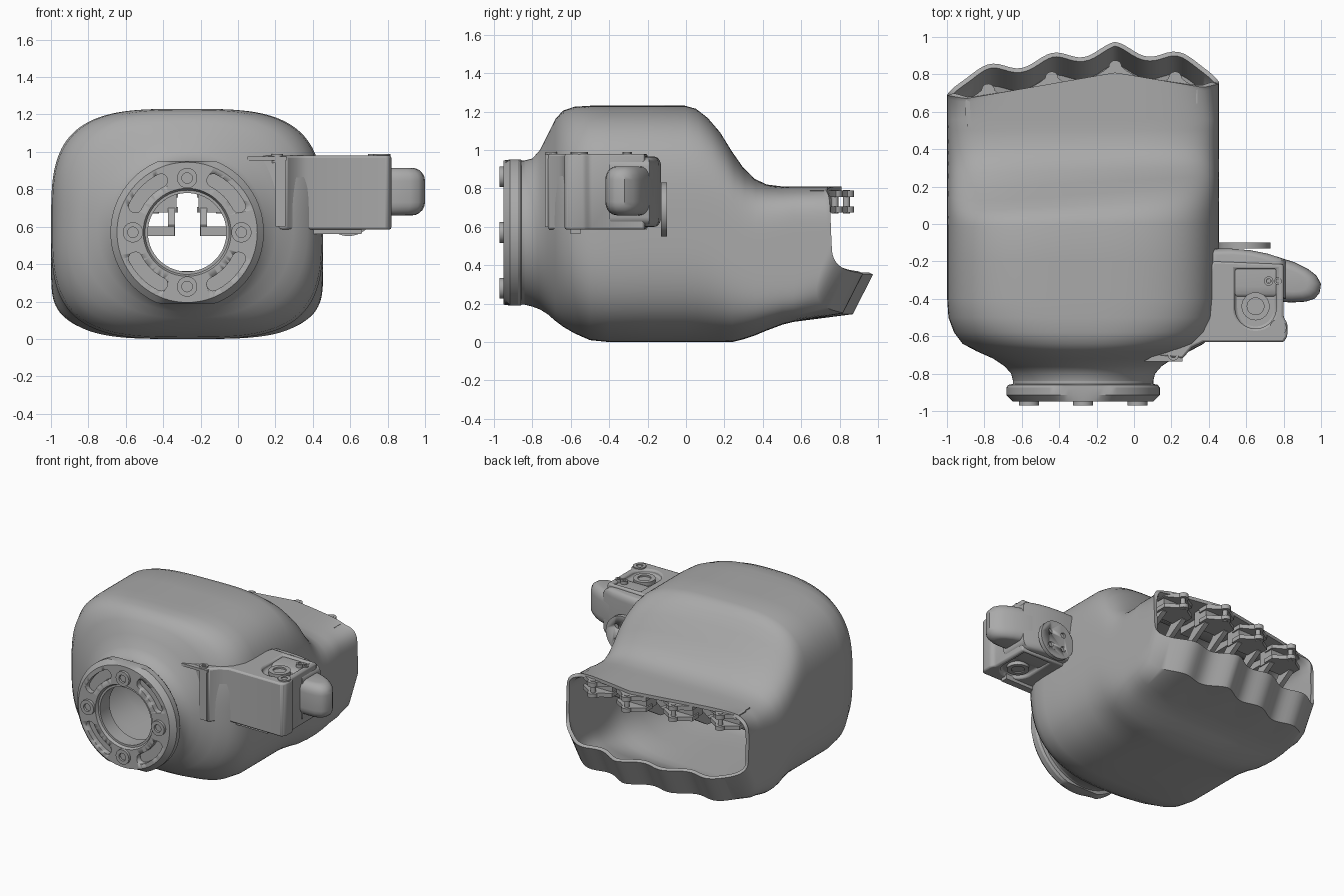
import bpy, bmesh, math
from mathutils import Vector

if "Cube" in bpy.data.objects:
    bpy.data.objects.remove(bpy.data.objects["Cube"], do_unlink=True)

grey = bpy.data.materials.new("plain grey")
grey.use_nodes = True
grey.diffuse_color = (0.4, 0.4, 0.4, 1)
grey.node_tree.nodes["Principled BSDF"].inputs["Base Color"].default_value = (0.4, 0.4, 0.4, 1)

CX, CZ = -0.272, 0.57      # wrist axis
HW = 0.727                 # half width of the palm


def activate(ob):
    bpy.ops.object.select_all(action='DESELECT')
    ob.select_set(True)
    bpy.context.view_layer.objects.active = ob


def loft(name, rings, caps=True, loop=False, smooth=35):
    """Skin a list of equal-length closed rings of points."""
    bm = bmesh.new()
    vs = [[bm.verts.new(p) for p in r] for r in rings]
    n = len(vs[0])
    pairs = list(zip(vs, vs[1:])) + ([(vs[-1], vs[0])] if loop else [])
    for a, b in pairs:
        for i in range(n):
            j = (i + 1) % n
            bm.faces.new((a[i], a[j], b[j], b[i]))
    if caps and not loop:
        bm.faces.new(vs[0])
        bm.faces.new(vs[-1])
    bmesh.ops.recalc_face_normals(bm, faces=bm.faces)
    me = bpy.data.meshes.new(name)
    bm.to_mesh(me)
    bm.free()
    ob = bpy.data.objects.new(name, me)
    bpy.context.collection.objects.link(ob)
    me.materials.append(grey)
    activate(ob)
    bpy.ops.object.shade_smooth_by_angle(angle=math.radians(smooth))
    return ob


def place(u, v, w, axis):
    return {'z': (u, v, w), 'y': (u, w, v), 'x': (w, u, v)}[axis]


def prism(name, poly, lo, hi, axis='z', r=0.0, steps=5):
    """Extrude an outline along an axis, rounding both ends by r."""
    cu = sum(p[0] for p in poly) / len(poly)
    cv = sum(p[1] for p in poly) / len(poly)
    size = min(max(p[k] for p in poly) - min(p[k] for p in poly) for k in (0, 1)) / 2
    layers = [(lo, 1), (hi, 1)]
    if r:
        arc = [math.pi / 2 * k / steps for k in range(steps + 1)]
        start = [(lo + r * (1 - math.sin(a)), 1 - r / size * (1 - math.cos(a))) for a in arc]
        layers = start[::-1] + [(lo + hi - w, s) for w, s in start]
    return loft(name, [[place(cu + (u - cu) * s, cv + (v - cv) * s, w, axis)
                        for u, v in poly] for w, s in layers])


def circle(u, v, r, n=32):
    return [(u + r * math.cos(2 * math.pi * i / n), v + r * math.sin(2 * math.pi * i / n))
            for i in range(n)]


def box(x0, x1, y0, y1):
    return [(x0, y0), (x1, y0), (x1, y1), (x0, y1)]


def ring(name, u, v, r_in, r_out, lo, hi, axis='z', n=32):
    prof = [(r_in, lo), (r_out, lo), (r_out, hi), (r_in, hi)]
    return loft(name, [[place(*p, w, axis) for p in circle(u, v, r, n)] for r, w in prof], loop=True)


def cut(ob, cutter):
    m = ob.modifiers.new("cut", 'BOOLEAN')
    m.operation, m.solver, m.object = 'DIFFERENCE', 'EXACT', cutter
    # run the cut before any smoothing modifier
    ob.modifiers.move(len(ob.modifiers) - 1, 0)
    activate(ob)
    bpy.ops.object.modifier_apply(modifier="cut")
    bpy.data.objects.remove(cutter, do_unlink=True)


# ---- Palm shell: superellipse sections along y, ending in a scalloped rim
N = 192


def section(zb, zt, hw, n):
    out = []
    for i in range(N):
        t = 2 * math.pi * i / N
        c, s = math.cos(t), math.sin(t)
        k = (abs(c) ** n + abs(s) ** n) ** (-1 / n)
        out.append((CX + hw * c * k, (zb + zt) / 2 + (zt - zb) / 2 * s * k))
    return out


def lerp(pts, x):
    for (x0, y0), (x1, y1) in zip(pts, pts[1:]):
        if x <= x1:
            return y0 + (y1 - y0) * (x - x0) / (x1 - x0)
    return pts[-1][1]


def wave(x):
    base = lerp([(-1.01, 0.79), (-0.77, 0.83), (-0.1, 0.948), (0.235, 0.895), (0.46, 0.862)], x)
    return base + 0.026 * math.cos(2 * math.pi * (x + 0.1) / 0.335) - 0.09 * abs((x - CX) / HW) ** 14


def rim_y(x, z):
    top = lerp([(-1.01, 0.69), (-0.9, 0.67), (-0.1, 0.81), (0.37, 0.73), (0.46, 0.75)], x)
    f = min(1, max(0, (z - 0.5) / 0.22))
    return wave(x) * (1 - f) + top * f


stations = [(-.84, .195, .945, .375, 2), (-.80, .185, .955, .385, 2.05), (-.76, .17, 1.0, .42, 2.1),
            (-.72, .145, 1.08, .48, 2.2), (-.68, .11, 1.16, .57, 2.4), (-.64, .08, 1.205, .645, 2.7),
            (-.58, .045, 1.225, .69, 3), (-.50, .01, 1.23, .72, 3.3), (-.40, 0, 1.23, HW, 3.4),
            (-.2, 0, 1.23, HW, 3.4), (0, 0, 1.23, HW, 3.4), (.06, 0, 1.215, HW, 3.4),
            (.12, 0, 1.17, HW, 3.5), (.18, 0, 1.10, HW, 3.6), (.24, 0, 1.0, HW, 3.8),
            (.30, .015, .91, HW, 4.1), (.36, .035, .85, HW, 4.5), (.42, .06, .82, HW, 5),
            (.50, .09, .81, HW, 5.5), (.56, .105, .81, HW, 6)]
rings = []
for y, zb, zt, hw, n in stations:
    skew = 0.045 * max(0, 1 - abs(y - 0.2) / 0.25)
    rings.append([(x, y + skew * ((x - CX) / HW - 0.5) * max(0, z - 0.5) * 2, z)
                  for x, z in section(zb, zt, hw, n)])
rim = section(.352, .81, HW, 6)
floor = section(.145, .81, HW, 6)
rings.append([(x, rim_y(x, rz) - 0.02 - 0.085 * min(1, max(0, (0.6 - rz) / 0.2)), z)
              for (x, z), (_, rz) in zip(floor, rim)])
rings.append([(x, rim_y(x, z), z) for x, z in rim])
palm = loft("palm_shell", rings, caps=False, smooth=40)
sol = palm.modifiers.new("wall", 'SOLIDIFY')
sol.thickness, sol.offset = 0.025, -1
activate(palm)
bpy.ops.object.modifier_apply(modifier="wall")
bpy.ops.object.shade_smooth_by_angle(angle=math.radians(40))

# ---- Wrist collar with two flats, bore and recessed slots
profile = [(.21, -.82), (.375, -.82), (.375, -.855), (.40, -.86), (.41, -.875),
           (.41, -.915), (.375, -.95), (.235, -.95), (.225, -.93), (.21, -.93)]
collar = loft("wrist_collar", [[(CX + r * math.cos(a), y, CZ + max(-.38, min(.38, r * math.sin(a))))
              for a in [2 * math.pi * i / 96 for i in range(96)]] for r, y in profile],
              loop=True, smooth=25)
for k in range(4):
    mid = math.pi / 4 + k * math.pi / 2
    slot = []
    for i in range(13):
        a = mid - 0.33 + 0.66 * i / 12
        slot.append((CX + .345 * math.cos(a), CZ + .345 * math.sin(a)))
    for c, sgn in ((mid + 0.33, 1), (mid - 0.33, -1)):
        if sgn == 1:
            cap = [c + 0.1 * math.sin(math.pi * j / 6) for j in range(1, 6)]
            slot += [(CX + (.31 + .035 * math.cos(math.pi * j / 6)) * math.cos(a),
                      CZ + (.31 + .035 * math.cos(math.pi * j / 6)) * math.sin(a))
                     for j, a in enumerate(cap, 1)]
            for i in range(13):
                a = mid + 0.33 - 0.66 * i / 12
                slot.append((CX + .275 * math.cos(a), CZ + .275 * math.sin(a)))
        else:
            cap = [c - 0.1 * math.sin(math.pi * j / 6) for j in range(1, 6)]
            slot += [(CX + (.31 - .035 * math.cos(math.pi * j / 6)) * math.cos(a),
                      CZ + (.31 - .035 * math.cos(math.pi * j / 6)) * math.sin(a))
                     for j, a in enumerate(cap, 1)]
    cut(collar, prism("slot_cutter", slot, -1.0, -.91, 'y'))
    # collar screw between the slots
    a = k * math.pi / 2
    u, v = CX + .29 * math.cos(a), CZ + .29 * math.sin(a)
    ring("collar_screw_rim", u, v, .028, .054, -.97, -.93, 'y')
    prism("collar_screw_head", circle(u, v, .029, 6), -.955, -.93, 'y')

# ---- Thumb bracket on the left side
bracket = prism("thumb_bracket", [(.10, -.70), (.26, -.72), (.31, -.66), (.37, -.632), (.80, -.632), (.82, -.60),
                (.82, -.53), (.80, -.50), (.80, -.215), (.42, -.2), (.36, -.42), (.2, -.6)], .585, .98)
pocket = box(.54, .76, -.45, -.24)[2:] + [(.65 + .11 * math.cos(a), -.45 + .11 * math.sin(a))
         for a in [math.pi + math.pi * i / 16 for i in range(17)]]
for lo, hi in ((.945, 1.05), (.5, .61)):
    cut(bracket, prism("pocket_cutter", pocket, lo, hi))
bev = bracket.modifiers.new("edge", 'BEVEL')
bev.width, bev.segments, bev.limit_method = 0.012, 2, 'ANGLE'
prism("thumb_flange", box(.20, .255, -.735, -.6), .6, .975)
prism("flange_wing", [(.05, -.735), (.26, -.735), (.26, -.70), (.15, -.68)], .955, .975)
for z0, z1 in ((.94, .972), (.585, .615)):
    ring("thumb_pivot_ring", .65, -.44, .045, .075, z0, z1)
    prism("thumb_pivot", circle(.65, -.44, .047), z0 + .008, z1 - .012)
for u, v, r in ((.77, -.555, .045), (.72, -.305, .025), (.77, -.305, .02), (.21, -.70, .03)):
    ring("bracket_screw", u, v, r * .5, r, .94, .988, n=20)
    prism("bracket_screw_head", circle(u, v, r * .52, 6), .94, .975)
prism("bracket_foot", box(.40, .66, -.60, -.55), .562, .6)

# ---- Thumb housing and rounded stub
prism("thumb_housing", [(.36, -.135), (.50, -.13), (.62, -.14), (.72, -.16), (.81, -.19),
                        (.81, -.40), (.36, -.40)], .60, .965, r=.05)
prism("thumb_stub", [(.60, -.145), (.75, -.17), (.86, -.205), (.93, -.24), (.975, -.275), (1.0, -.32),
                     (.992, -.37), (.965, -.40), (.92, -.415), (.84, -.42), (.60, -.40)], .66, .915, r=.07)

# ---- Drilled disc behind the thumb
disc = prism("thumb_disc", circle(.59, .69, .14, 48), -.13, -.10, 'y')
for i in range(4):
    a = math.pi / 4 + i * math.pi / 2
    cut(disc, prism("hole_cutter", circle(.59 + .075 * math.cos(a), .69 + .075 * math.sin(a), .02, 20),
                    -.115, -.05, 'y'))

# ---- Four finger hinges under the roof of the opening
for x, y in ((-.78, .72), (-.44, .785), (-.10, .845), (.22, .785)):
    tip = [(x + .035 * math.cos(a), y - .005 + .035 * math.sin(a))
           for a in [math.pi * i / 10 for i in range(11)]]
    tab = tip + [(x - .06, y - .025), (x - .12, y - .06), (x - .12, y - .14),
                 (x + .12, y - .14), (x + .12, y - .06), (x + .06, y - .025)]
    prism("hinge_top_tab", tab, .755, .788)
    prism("hinge_lower_tab", tab, .675, .705)
    prism("hinge_pin", circle(x, y - .01, .018, 16), .67, .792)
    prism("hinge_block", box(x - .11, x + .11, y - .2, y - .08), .675, .788)
    # sloping frame reaching into the palm
    for s in (-1, 1):
        side = [(y - .10, .70), (y - .10, .67), (y - .26, .57), (y - .42, .55),
                (y - .42, .59), (y - .28, .61), (y - .2, .70)]
        prism("hinge_frame_rail", side, x + s * .085 - .018, x + s * .085 + .018, 'x')
    prism("hinge_frame_end", box(x - .10, x + .10, y - .45, y - .40), .55, .60)
    prism("hinge_frame_roof", box(x - .05, x + .05, y - .42, y - .15), .74, .79)
